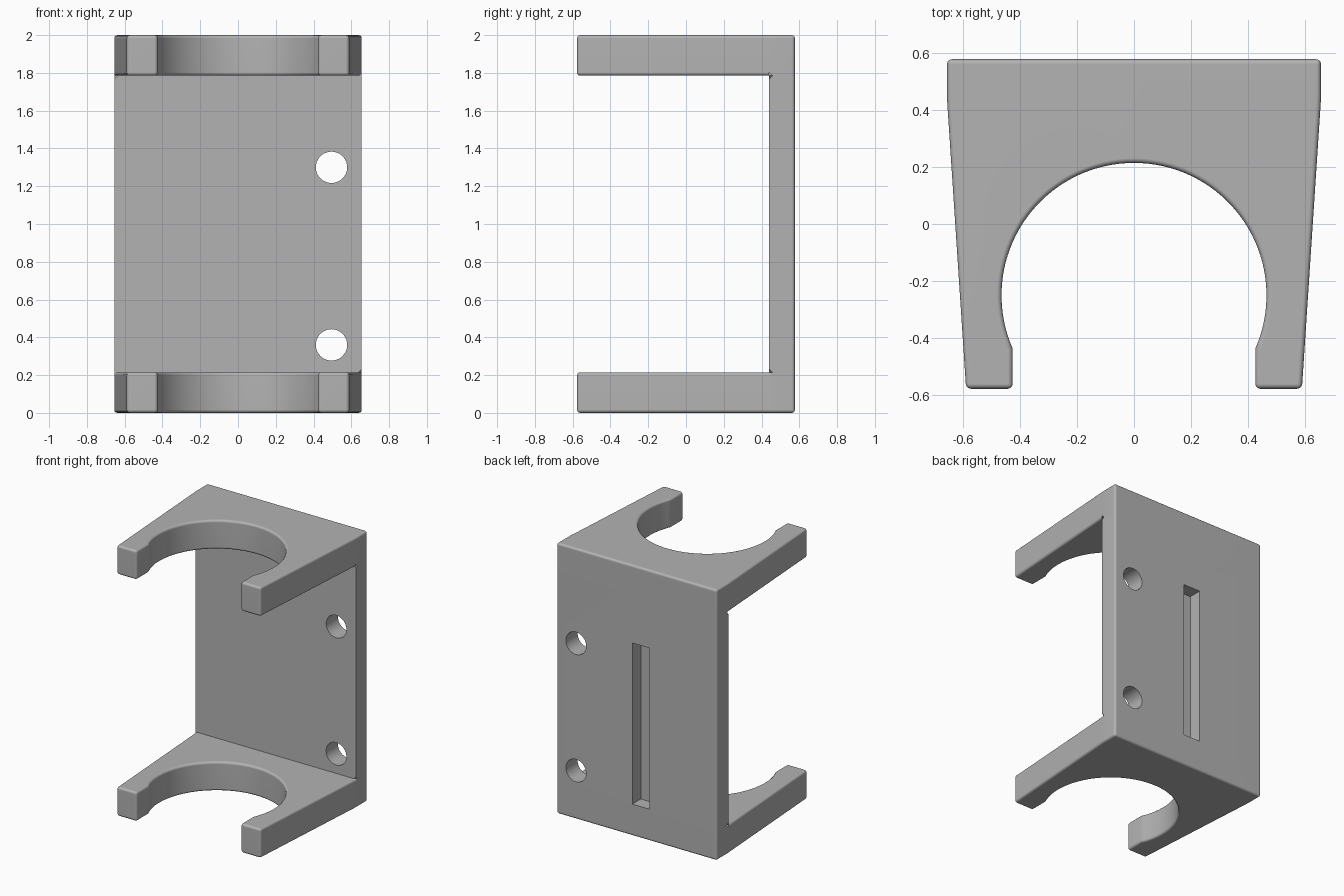
import bpy, bmesh, math
from mathutils import Matrix

if "Cube" in bpy.data.objects:
    bpy.data.objects.remove(bpy.data.objects["Cube"], do_unlink=True)

HALF_W, BACK, PLATE_FRONT = 0.655, 0.577, 0.44
TIP_IN, TIP_OUT = 0.425, 0.588
RADIUS, CENTRE_Y = 0.464, -0.25
LEVELS = (0, 0.215, 1.785, 2)

grey = bpy.data.materials.new("plain grey")
grey.use_nodes = True
grey.diffuse_color = (0.45, 0.45, 0.45, 1)
grey.node_tree.nodes["Principled BSDF"].inputs["Base Color"].default_value = grey.diffuse_color


def make_object(name, bm):
    bmesh.ops.recalc_face_normals(bm, faces=bm.faces)
    mesh = bpy.data.meshes.new(name)
    bm.to_mesh(mesh)
    bm.free()
    mesh.materials.append(grey)
    obj = bpy.data.objects.new(name, mesh)
    bpy.context.collection.objects.link(obj)
    return obj


# Clamp outline seen from above: tapered arms around an open circular seat
outline = [(TIP_IN, -BACK), (TIP_OUT, -BACK), (HALF_W, PLATE_FRONT), (HALF_W, BACK),
           (-HALF_W, BACK), (-HALF_W, PLATE_FRONT), (-TIP_OUT, -BACK), (-TIP_IN, -BACK)]
end = math.acos(TIP_IN / RADIUS)
STEPS = 72
for i in range(STEPS + 1):
    a = math.pi + end - i / STEPS * (math.pi + 2 * end)
    outline.append((RADIUS * math.cos(a), CENTRE_Y + RADIUS * math.sin(a)))
n = len(outline)
plate = (2, 3, 4, 5)

# Bracket body: two clamps joined by the back plate
bm = bmesh.new()
rings = [[bm.verts.new((x, y, z)) for x, y in outline] for z in LEVELS]
for low, high in zip(rings[::2], rings[1::2]):
    for i in range(n):
        j = (i + 1) % n
        bm.faces.new((low[i], low[j], high[j], high[i]))
for i, j in zip(plate, plate[1:] + plate[:1]):
    bm.faces.new((rings[1][i], rings[1][j], rings[2][j], rings[2][i]))
for ring in (rings[0], rings[3]):
    bm.faces.new(ring)
for ring in rings[1:3]:
    bm.faces.new([v for i, v in enumerate(ring) if i not in (3, 4)])
bmesh.ops.recalc_face_normals(bm, faces=bm.faces)


def on_plate_front(edge):
    return all(abs(v.co.y - PLATE_FRONT) < 0.001 for v in edge.verts)


# Round the outer edges, leaving the plate's front edges crisp
rounded = [e for e in bm.edges if e.is_convex and not on_plate_front(e)
           and e.calc_face_angle() > math.radians(30)]
bmesh.ops.bevel(bm, geom=rounded, offset=0.017, segments=3, profile=0.5, affect='EDGES')
bracket = make_object("clamp_bracket", bm)

# Cutters: two screw holes and a blind slot in the back
cutters = []
for z in (0.36, 1.30):
    bm = bmesh.new()
    place = Matrix.Translation((0.495, 0.5, z)) @ Matrix.Rotation(math.pi / 2, 4, 'X')
    bmesh.ops.create_cone(bm, cap_ends=True, segments=48, radius1=0.083, radius2=0.083,
                          depth=0.5, matrix=place)
    cutters.append(make_object("screw_hole_cutter", bm))
bm = bmesh.new()
bmesh.ops.create_cube(bm, size=1, matrix=Matrix.Translation((-0.035, 0.577, 0.83))
                      @ Matrix.Diagonal((0.14, 0.2, 1.19, 1)))
cutters.append(make_object("slot_cutter", bm))

bpy.ops.object.select_all(action='DESELECT')
bracket.select_set(True)
bpy.context.view_layer.objects.active = bracket
for cutter in cutters:
    cutter.hide_render = True
    mod = bracket.modifiers.new("cut", 'BOOLEAN')
    mod.operation, mod.solver, mod.object = 'DIFFERENCE', 'EXACT', cutter
    bpy.ops.object.modifier_apply(modifier=mod.name)
    bpy.data.objects.remove(cutter, do_unlink=True)

# Smooth curves with flat broad faces
bpy.ops.object.shade_smooth_by_angle(angle=math.radians(35))
normals = bracket.modifiers.new("flat faces", 'WEIGHTED_NORMAL')
normals.keep_sharp = True
